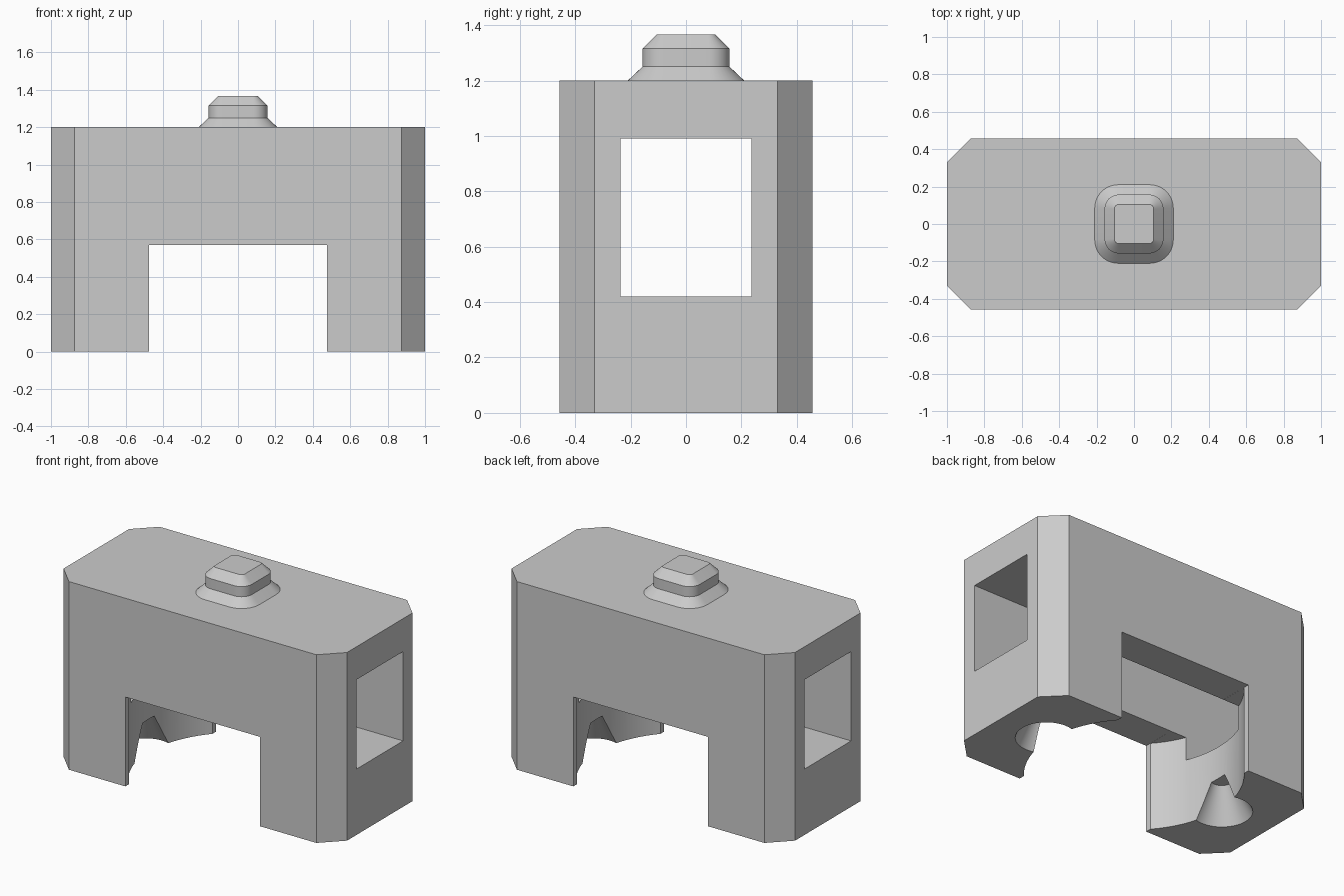
import bpy
import bmesh
import math

if "Cube" in bpy.data.objects:
    bpy.data.objects.remove(bpy.data.objects["Cube"], do_unlink=True)

grey = bpy.data.materials.new("plain_grey")
grey.use_nodes = True
grey.diffuse_color = (0.6, 0.6, 0.6, 1)
grey.node_tree.nodes["Principled BSDF"].inputs["Base Color"].default_value = (0.6, 0.6, 0.6, 1)


def loft(name, rings, bottom=True):
    """Skin a stack of matching point rings into a capped solid."""
    bm = bmesh.new()
    loops = [[bm.verts.new(p) for p in ring] for ring in rings]
    n = len(loops[0])
    for low, high in zip(loops, loops[1:]):
        for i in range(n):
            j = (i + 1) % n
            bm.faces.new((low[i], low[j], high[j], high[i]))
    bm.faces.new(loops[-1])
    if bottom:
        bm.faces.new(loops[0][::-1])
    bmesh.ops.recalc_face_normals(bm, faces=bm.faces)
    mesh = bpy.data.meshes.new(name)
    bm.to_mesh(mesh)
    bm.free()
    mesh.materials.append(grey)
    obj = bpy.data.objects.new(name, mesh)
    bpy.context.collection.objects.link(obj)
    return obj


def rectangle(hx, hy, z):
    return [(-hx, -hy, z), (hx, -hy, z), (hx, hy, z), (-hx, hy, z)]


def circle(cx, r, z, n=96):
    return [(cx + r * math.cos(math.tau * i / n), r * math.sin(math.tau * i / n), z)
            for i in range(n)]


def rounded_square(half, r, z, steps=10):
    points = []
    for corner in range(4):
        middle = math.radians(45 + 90 * corner)
        cx = math.copysign(half - r, math.cos(middle))
        cy = math.copysign(half - r, math.sin(middle))
        for s in range(steps + 1):
            a = math.radians(90 * corner + 90 * s / steps)
            points.append((cx + r * math.cos(a), cy + r * math.sin(a), z))
    return points


def octagon(hx, hy, c, z):
    return [(-hx + c, -hy, z), (hx - c, -hy, z), (hx, -hy + c, z), (hx, hy - c, z),
            (hx - c, hy, z), (-hx + c, hy, z), (-hx, hy - c, z), (-hx, -hy + c, z)]


def activate(obj):
    bpy.ops.object.select_all(action="DESELECT")
    obj.select_set(True)
    bpy.context.view_layer.objects.active = obj


def carve(target, cutter):
    cutter.hide_render = True
    mod = target.modifiers.new("cut", "BOOLEAN")
    mod.operation = "DIFFERENCE"
    mod.solver = "EXACT"
    mod.object = cutter
    activate(target)
    bpy.ops.object.modifier_apply(modifier=mod.name)
    bpy.data.objects.remove(cutter, do_unlink=True)


# Body block with chamfered upright corners
body = loft("body", [octagon(1, 0.457, 0.127, z) for z in (0, 1.2)])

# Gap between the legs, round bore and lengthwise window
carve(body, loft("gap_cutter", [rectangle(0.475, 0.8, z) for z in (-0.2, 0.57)]))
carve(body, loft("bore_cutter", [circle(0, 0.634, z) for z in (-0.2, 0.5695)]))
carve(body, loft("window_cutter", [rectangle(1.3, 0.236, z) for z in (0.42, 0.99)]))

# Tapered sockets under both legs
slope = (0.178 - 0.065) / 0.21
for side in (-1, 1):
    carve(body, loft("socket_cutter", [circle(side * 0.66, 0.178 + slope * 0.1, -0.1),
                                       circle(side * 0.66, 0.065, 0.21)]))

# Stepped knob on top
knob = loft("top_knob", [rounded_square(0.21, 0.125, 1.2),
                         rounded_square(0.157, 0.075, 1.25),
                         rounded_square(0.157, 0.075, 1.315),
                         rounded_square(0.105, 0.025, 1.366)], bottom=False)

for obj in (body, knob):
    activate(obj)
    bpy.ops.object.shade_smooth_by_angle(angle=math.radians(30))
